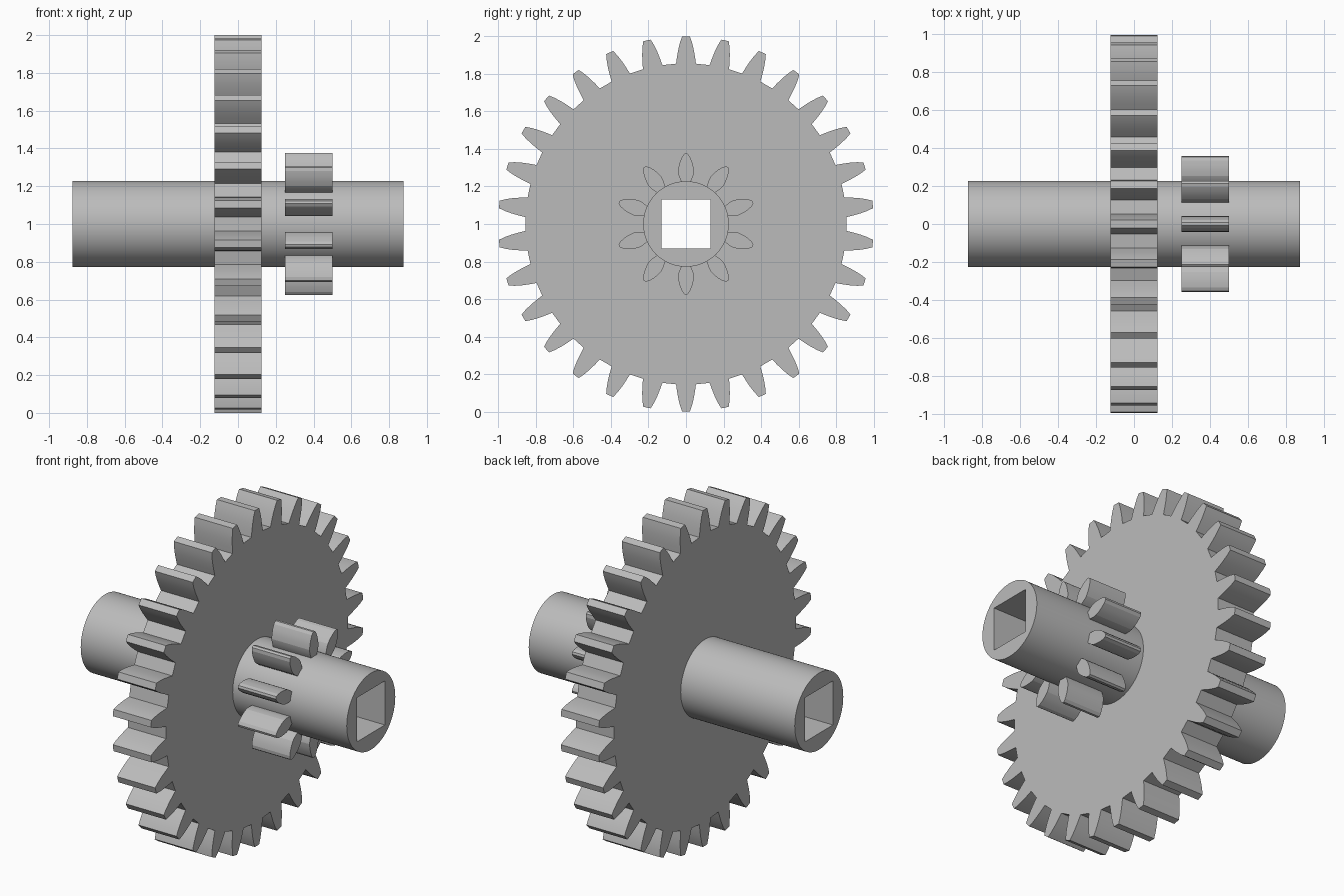
import bpy, bmesh, math

cube = bpy.data.objects.get("Cube")
if cube:
    bpy.data.objects.remove(cube, do_unlink=True)

SHAFT_R, BORE, CENTRE_Z = 0.228, 0.131, 1.0

grey = bpy.data.materials.new("plain_grey")
grey.use_nodes = True
grey.diffuse_color = (0.5, 0.5, 0.5, 1)
grey.node_tree.nodes["Principled BSDF"].inputs["Base Color"].default_value = (0.5, 0.5, 0.5, 1)


def finish(bm, name):
    bmesh.ops.recalc_face_normals(bm, faces=bm.faces)
    mesh = bpy.data.meshes.new(name)
    bm.to_mesh(mesh)
    bm.free()
    obj = bpy.data.objects.new(name, mesh)
    obj.location.z = CENTRE_Z
    mesh.materials.append(grey)
    bpy.context.collection.objects.link(obj)
    bpy.ops.object.select_all(action="DESELECT")
    obj.select_set(True)
    bpy.context.view_layer.objects.active = obj
    bpy.ops.object.shade_smooth_by_angle(angle=math.radians(15))
    return obj


def ring_solid(name, outer, inner, x0, x1):
    """Extrude the area between two loops of equal length along x."""
    bm = bmesh.new()
    loops = [[bm.verts.new((x, y, z)) for y, z in pts]
             for x, pts in ((x0, outer), (x1, outer), (x1, inner), (x0, inner))]
    n = len(outer)
    for k in range(4):
        a, b = loops[k], loops[(k + 1) % 4]
        for i in range(n):
            j = (i + 1) % n
            bm.faces.new((a[i], a[j], b[j], b[i]))
    return finish(bm, name)


def rotated(y, z, angle):
    c, s = math.cos(angle), math.sin(angle)
    return y * c - z * s, y * s + z * c


def tooth_outline(flank):
    """Mirror a flank of (half width, radius) pairs, root to tip."""
    return [(w, r) for w, r in flank] + [(-w, r) for w, r in reversed(flank)]


# Round shaft with a square bore
SEG = 96
circle = [rotated(0, 1, 2 * math.pi * i / SEG) for i in range(SEG)]
square = [(BORE * y / max(abs(y), abs(z)), BORE * z / max(abs(y), abs(z))) for y, z in circle]
ring_solid("shaft", [(SHAFT_R * y, SHAFT_R * z) for y, z in circle], square, -0.875, 0.875)

# Large gear wheel
TEETH = 30
tooth = tooth_outline([(0.053, 0.854), (0.048, 0.89), (0.041, 0.93), (0.031, 0.97), (0.02, 1.0)])
rim = [rotated(y, z, 2 * math.pi * t / TEETH) for t in range(TEETH) for y, z in tooth]
hub = []
for y, z in rim:
    scale = (SHAFT_R - 0.01) / math.hypot(y, z)
    hub.append((y * scale, z * scale))
ring_solid("gear_wheel", rim, hub, -0.125, 0.125)

# Small pinion: leaf-shaped teeth set into the shaft
leaf = tooth_outline([(0.018, 0.21), (0.03, 0.235), (0.039, 0.26), (0.042, 0.28),
                      (0.039, 0.305), (0.031, 0.335), (0.02, 0.36), (0.007, 0.375)])
bm = bmesh.new()
for t in range(10):
    pts = [rotated(y, z, 2 * math.pi * t / 10) for y, z in leaf]
    ends = [[bm.verts.new((x, y, z)) for y, z in pts] for x in (0.25, 0.5)]
    for end in ends:
        bm.faces.new(end)
    for i in range(len(pts)):
        j = (i + 1) % len(pts)
        bm.faces.new((ends[0][i], ends[0][j], ends[1][j], ends[1][i]))
finish(bm, "pinion_teeth")
